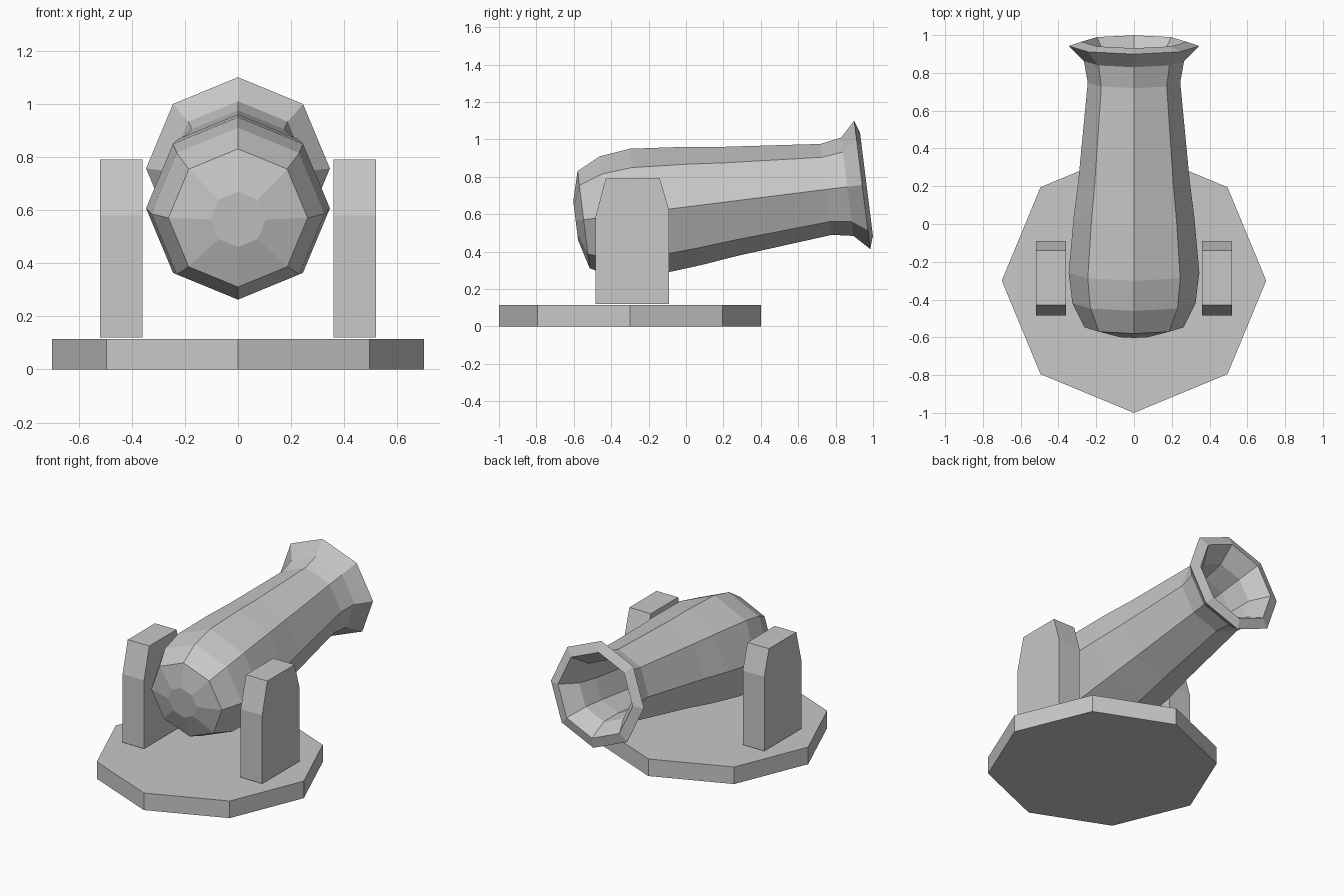
import bpy
import bmesh
from math import radians
from mathutils import Matrix

default = bpy.data.objects.get("Cube")
if default:
    bpy.data.objects.remove(default, do_unlink=True)

# One flat grey for every part
GREY = (0.58, 0.58, 0.58, 1.0)
metal = bpy.data.materials.new("grey_metal")
metal.use_nodes = True
metal.diffuse_color = GREY
bsdf = metal.node_tree.nodes["Principled BSDF"]
bsdf.inputs["Base Color"].default_value = GREY
bsdf.inputs["Roughness"].default_value = 0.8


def add_part(name, bm, matrix=None):
    bmesh.ops.recalc_face_normals(bm, faces=bm.faces[:])
    mesh = bpy.data.meshes.new(name)
    bm.to_mesh(mesh)
    bm.free()
    mesh.materials.append(metal)
    obj = bpy.data.objects.new(name, mesh)
    if matrix:
        obj.matrix_world = matrix
    bpy.context.collection.objects.link(obj)
    return obj


def lathe(name, profile, sides, matrix):
    """Revolve (height, radius) points around local z and cap both ends."""
    bm = bmesh.new()
    rings = []
    for height, radius in profile:
        ring = bmesh.ops.create_circle(
            bm, segments=sides, radius=radius,
            matrix=Matrix.Translation((0, 0, height)))["verts"]
        rings.append(ring)
    for low, high in zip(rings, rings[1:]):
        for i in range(sides):
            j = (i + 1) % sides
            bm.faces.new((low[i], low[j], high[j], high[i]))
    bm.faces.new(rings[0])
    bm.faces.new(rings[-1])
    return add_part(name, bm, matrix)


def side_plate(name, outline, x_inner, x_outer):
    """Extrude a (y, z) outline along x."""
    bm = bmesh.new()
    face = bm.faces.new([bm.verts.new((x_inner, y, z)) for y, z in outline])
    grown = bmesh.ops.extrude_face_region(bm, geom=[face])["geom"]
    verts = [v for v in grown if isinstance(v, bmesh.types.BMVert)]
    bmesh.ops.translate(bm, verts=verts, vec=(x_outer - x_inner, 0, 0))
    return add_part(name, bm)


# Octagonal base slab
lathe("base", [(0, 0.70), (0.115, 0.70)], 8, Matrix.Translation((0, -0.30, 0)))

# Upright supports with chamfered tops
post = [(-0.485, 0.12), (-0.09, 0.12), (-0.09, 0.62),
        (-0.14, 0.79), (-0.43, 0.79), (-0.485, 0.58)]
for side, sign in (("left", 1), ("right", -1)):
    side_plate(side + "_support", post, sign * 0.36, sign * 0.52)

# Tilted barrel: breech, body, flared muzzle, then back down the bore
outside = [(0, 0.105), (0.043, 0.262), (0.172, 0.326), (0.335, 0.346),
           (0.634, 0.319), (0.833, 0.294), (1.35, 0.245), (1.464, 0.265),
           (1.544, 0.346)]
bore = [(1.567, 0.278), (1.45, 0.20), (1.30, 0.18), (0.95, 0.18)]
tilt = Matrix.Translation((0, -0.59, 0.565)) @ Matrix.Rotation(radians(-82.87), 4, "X")
lathe("barrel", outside + bore, 8, tilt)
